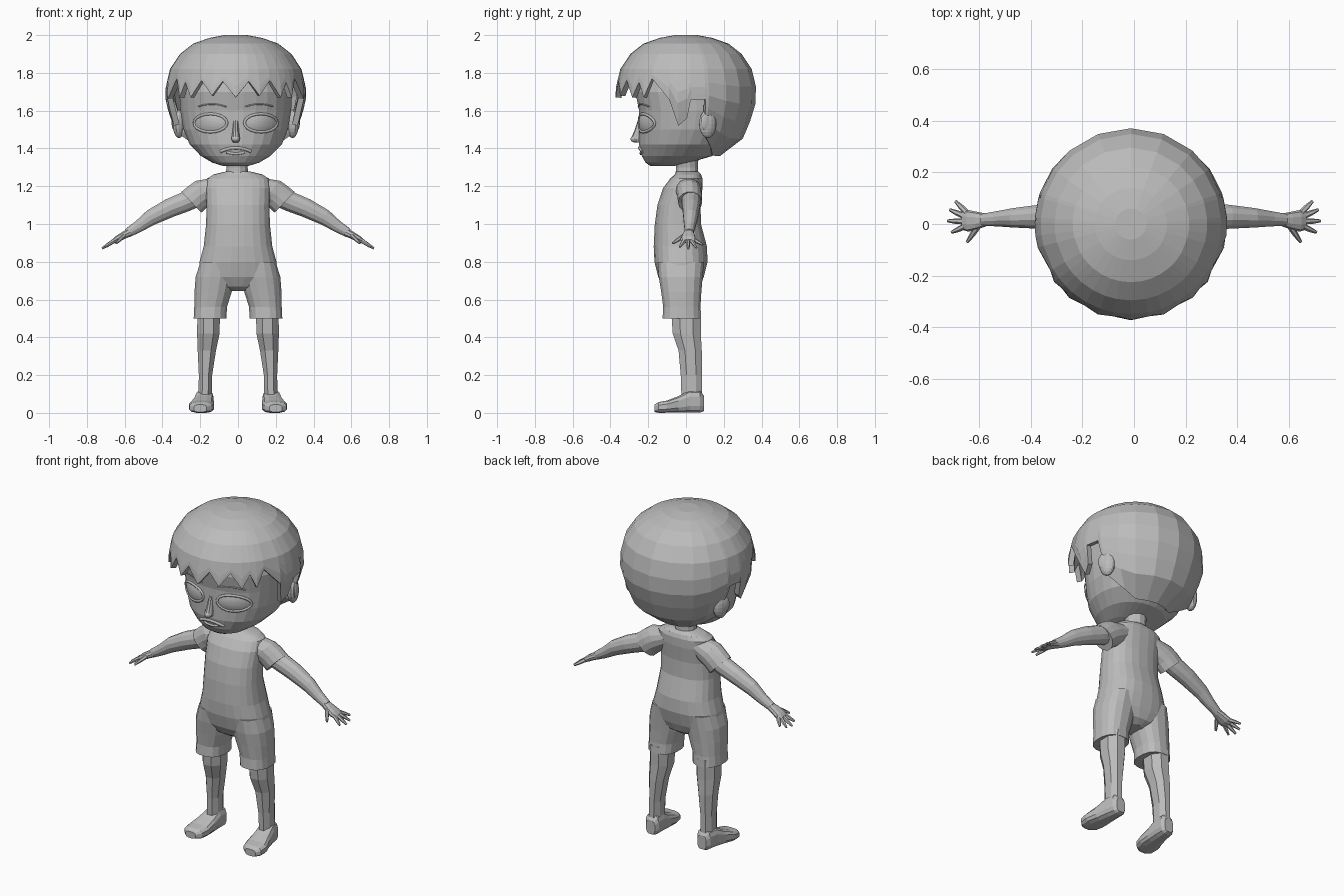
import bpy, bmesh, math
from mathutils import Vector, Matrix

cube = bpy.data.objects.get("Cube")
if cube:
    bpy.data.objects.remove(cube)

GREY = (0.5, 0.5, 0.5, 1)
grey = bpy.data.materials.new("plain grey")
grey.use_nodes = True
grey.diffuse_color = GREY
grey.node_tree.nodes["Principled BSDF"].inputs["Base Color"].default_value = GREY
made = []
HEAD_X = -0.012


def finish(name, bm):
    bmesh.ops.recalc_face_normals(bm, faces=bm.faces)
    mesh = bpy.data.meshes.new(name)
    bm.to_mesh(mesh)
    bm.free()
    mesh.materials.append(grey)
    obj = bpy.data.objects.new(name, mesh)
    bpy.context.collection.objects.link(obj)
    made.append(obj)
    return obj


def spow(v, p):
    return math.copysign(abs(v) ** p, v)


def loft(name, rings, sides=12, power=2, normal=None, side=(0, 1, 0), flip=1):
    """Skin rings of (x, y, z, half_width, half_depth); flip=-1 mirrors in x."""
    bm = bmesh.new()
    d = Vector(normal) if normal else Vector(rings[-1][:3]) - Vector(rings[0][:3])
    d.normalize()
    v = Vector(side)
    v = (v - d * v.dot(d)).normalized()
    u = v.cross(d)
    loops = []
    for x, y, z, a, b in rings:
        loop = []
        for i in range(sides):
            t = math.tau * (i + 0.5) / sides
            p = Vector((x, y, z)) + u * a * spow(math.cos(t), 2 / power) + v * b * spow(math.sin(t), 2 / power)
            loop.append(bm.verts.new((p.x * flip, p.y, p.z)))
        loops.append(loop)
    for lo, hi in zip(loops, loops[1:]):
        for i in range(sides):
            j = (i + 1) % sides
            bm.faces.new((lo[i], lo[j], hi[j], hi[i]))
    bm.faces.new(loops[0])
    bm.faces.new(loops[-1])
    return finish(name, bm)


def body_rings(rows, x=0):
    """Turn (z, half_width, front_y, back_y) rows into rings."""
    return [(x, (f + b) / 2, z, w, (b - f) / 2) for z, w, f, b in rows]


def ball(name, centre, size, turn=0):
    bm = bmesh.new()
    m = Matrix.Translation(centre) @ Matrix.Rotation(turn, 4, 'Z') @ Matrix.Diagonal((*size, 1))
    bmesh.ops.create_uvsphere(bm, u_segments=14, v_segments=10, radius=1, matrix=m)
    return finish(name, bm)


def tube(name, points, radius, closed=False):
    curve = bpy.data.curves.new(name, 'CURVE')
    curve.dimensions = '3D'
    curve.bevel_depth = radius
    curve.bevel_resolution = 1
    curve.use_fill_caps = True
    sp = curve.splines.new('POLY')
    sp.points.add(len(points) - 1)
    for p, co in zip(sp.points, points):
        p.co = (*co, 1)
    sp.use_cyclic_u = closed
    curve.materials.append(grey)
    bpy.context.collection.objects.link(bpy.data.objects.new(name, curve))


def lerp_rows(rows, z):
    for p, q in zip(rows, rows[1:]):
        if p[0] <= z <= q[0]:
            t = (z - p[0]) / (q[0] - p[0])
            return [s + (e - s) * t for s, e in zip(p, q)]
    return rows[-1]


# Head
FACE = [(1.308, .07, -.19, -.06), (1.325, .125, -.215, .02), (1.36, .185, -.235, .14),
        (1.42, .245, -.25, .22), (1.5, .278, -.25, .27), (1.6, .295, -.25, .29),
        (1.7, .3, -.27, .29), (1.82, .27, -.25, .27), (1.92, .15, -.15, .15)]
loft("head", body_rings(FACE, HEAD_X), 28, 2.2, (0, 0, 1))


def on_face(x, z, out=0.0):
    """Point on the face; x is measured from the middle of the head."""
    _, w, f, b = lerp_rows(FACE, z)
    r = (1 - min(1, abs(x) / w) ** 2.2) ** (1 / 2.2)
    return (x + HEAD_X, (f + b) / 2 - (b - f) / 2 * r - out, z)


# Eyes, lids, brows and ears
for s, label in ((1, "left"), (-1, "right")):
    bm = bmesh.new()
    prev = None
    for k in range(5):
        r = k / 4
        ring = []
        for i in range(20):
            t = math.tau * i / 20
            co = on_face(s * .133 + .084 * r * math.cos(t), 1.535 + .046 * r * math.sin(t), .002 + .01 * (1 - r * r))
            if k:
                ring.append(bm.verts.new(co))
        if k == 0:
            mid = bm.verts.new(co)
        for i in range(len(ring)):
            j = (i + 1) % 20
            bm.faces.new((prev[i], prev[j], ring[j], ring[i]) if prev else (mid, ring[j], ring[i]))
        prev = ring or None
    finish(label + "_eye", bm)
    rim = [math.tau * i / 20 for i in range(20)]
    tube(label + "_eyelid", [on_face(s * .133 + .087 * math.cos(t), 1.535 + .048 * math.sin(t)) for t in rim], .008, True)
    tube(label + "_brow", [on_face(s * (.05 + .03 * k), 1.615 + .02 * math.sin(.5 * k + .3)) for k in range(6)], .004)
    ball(label + "_ear", (HEAD_X + s * .3, .115, 1.53), (.032, .048, .075), s * .35)
    ball(label + "_ear_inner", (HEAD_X + s * .325, .105, 1.54), (.012, .028, .045), s * .35)

# Nose and mouth
loft("nose_bridge", [(HEAD_X, -.235, 1.55, .014, .02), (HEAD_X, -.25, 1.49, .018, .025),
                     (HEAD_X, -.263, 1.45, .024, .03), (HEAD_X, -.25, 1.432, .016, .015)], 10, 2, (0, 0, 1))
ball("nose_tip", (HEAD_X, -.268, 1.45), (.022, .026, .019))
tube("upper_lip", [on_face(.02 * k, 1.403 - .0012 * k * k) for k in range(-4, 5)], .009)
tube("lower_lip", [on_face(.016 * k, 1.372 + .001 * k * k) for k in range(-3, 4)], .008)

# Hair: a cap whose lower edge (angle from the front, height) makes fringe and sideburns
EDGE = [(0, 1.67), (11, 1.755), (20, 1.68), (30, 1.76), (40, 1.67), (47, 1.75), (53, 1.67),
        (60, 1.77), (76, 1.66), (83, 1.52), (91, 1.56), (94, 1.66), (106, 1.66),
        (109, 1.47), (125, 1.4), (140, 1.362), (160, 1.36), (180, 1.36)]
SHAPE = [(1.36, .18), (1.45, .3), (1.55, .342), (1.65, .372), (1.72, .372), (1.82, .348),
         (1.9, .295), (1.955, .225), (1.985, .14), (2.0, .06)]
columns = EDGE + [(360 - a, z) for a, z in reversed(EDGE[1:-1])]
bm = bmesh.new()
crown = bm.verts.new((HEAD_X, 0, 2.0))
grid = []
for angle, low in columns:
    heights = [z for z, r in reversed(SHAPE[5:])] + [1.82 + (low - 1.82) * k / 5 for k in range(1, 6)]
    t = math.radians(angle)
    col = []
    for z in heights:
        r = lerp_rows(SHAPE, z)[1]
        col.append(bm.verts.new((HEAD_X + r * math.sin(t), -r * math.cos(t), z)))
    grid.append(col)
for i, col in enumerate(grid):
    nxt = grid[(i + 1) % len(grid)]
    bm.faces.new((crown, col[0], nxt[0]))
    for k in range(len(col) - 1):
        bm.faces.new((col[k], col[k + 1], nxt[k + 1], nxt[k]))
hair = finish("hair", bm)
shell = hair.modifiers.new("thickness", 'SOLIDIFY')
shell.thickness = .03
shell.offset = -1

# Neck and shirt
loft("neck", [(-.005, .005, 1.22, .066, .065), (-.005, .005, 1.3, .058, .06), (-.005, .0, 1.38, .07, .07)], 12, 2, (0, 0, 1))
TORSO = [(.645, .05, -.08, .04), (.67, .13, -.12, .075), (.72, .21, -.148, .095), (.8, .205, -.168, .115),
         (.88, .183, -.172, .112), (1.0, .17, -.166, .08), (1.1, .168, -.152, .078),
         (1.19, .172, -.122, .088), (1.24, .165, -.085, .088), (1.262, .13, -.06, .08), (1.278, .065, -.05, .065)]
loft("shirt_body", body_rings(TORSO), 24, 2.4, (0, 0, 1))

for s, label in ((1, "left"), (-1, "right")):
    # Sleeve and arm
    loft(label + "_sleeve", [(.1, .01, 1.2, .06, .065), (.17, .015, 1.172, .08, .068), (.21, .02, 1.147, .077, .066),
                             (.247, .022, 1.115, .078, .064)], 14, 2, (.72, 0, -.69), flip=s)
    loft(label + "_arm", [(.18, .025, 1.16, .055, .055), (.28, .028, 1.117, .055, .051), (.36, .028, 1.085, .052, .048),
                          (.46, .024, 1.035, .044, .039), (.53, .02, .985, .032, .03),
                          (.585, .016, .952, .025, .024)], 12, 2, flip=s)
    # Hand with spread fingers
    loft(label + "_palm", [(.57, .016, .957, .022, .024), (.605, .013, .94, .02, .034), (.64, .012, .92, .018, .042),
                           (.662, .015, .908, .011, .038)], 10, 2.4, flip=s)
    tips = [((.645, .042, .917), (.69, .088, .89)), ((.655, .03, .912), (.712, .055, .875)),
            ((.66, .01, .908), (.72, .012, .87)), ((.655, -.01, .912), (.705, -.032, .878)),
            ((.605, -.012, .937), (.645, -.07, .898))]
    for n, (p, q) in enumerate(tips):
        mid = [(c + d) / 2 for c, d in zip(p, q)]
        kind = "_thumb" if n == 4 else "_finger_%d" % (n + 1)
        loft(label + kind, [(*p, .012, .012), (*mid, .011, .01), (*q, .006, .006)], 6, 2, side=(0, .6, .8), flip=s)
    # Shorts leg, lower leg and foot
    loft(label + "_shorts_leg", [(.115, -.027, .8, .085, .125), (.12, -.028, .72, .106, .118), (.132, -.025, .64, .1, .108),
                                 (.145, -.022, .56, .088, .1), (.148, -.022, .5, .088, .104)], 16, 2.4, (0, 0, -1), flip=s)
    loft(label + "_lower_leg", [(.155, 0, .54, .064, .084), (.157, .004, .42, .064, .08), (.165, .022, .33, .052, .066),
                                (.172, .028, .2, .038, .06), (.174, .03, .08, .038, .058)], 8, 2.2, (0, 0, -1), flip=s)
    loft(label + "_foot", [(.172, .094, .05, .03, .042), (.173, .075, .06, .044, .06), (.178, .02, .061, .05, .061),
                           (.185, -.04, .045, .058, .045), (.194, -.1, .033, .068, .033), (.198, -.145, .029, .06, .029),
                           (.2, -.168, .024, .035, .02)], 12, 3, (0, -1, 0), (0, 0, 1), s)

# Smooth shading with kept edges
for obj in bpy.context.view_layer.objects:
    obj.select_set(obj in made)
bpy.context.view_layer.objects.active = hair
bpy.ops.object.shade_smooth_by_angle(angle=math.radians(42))
